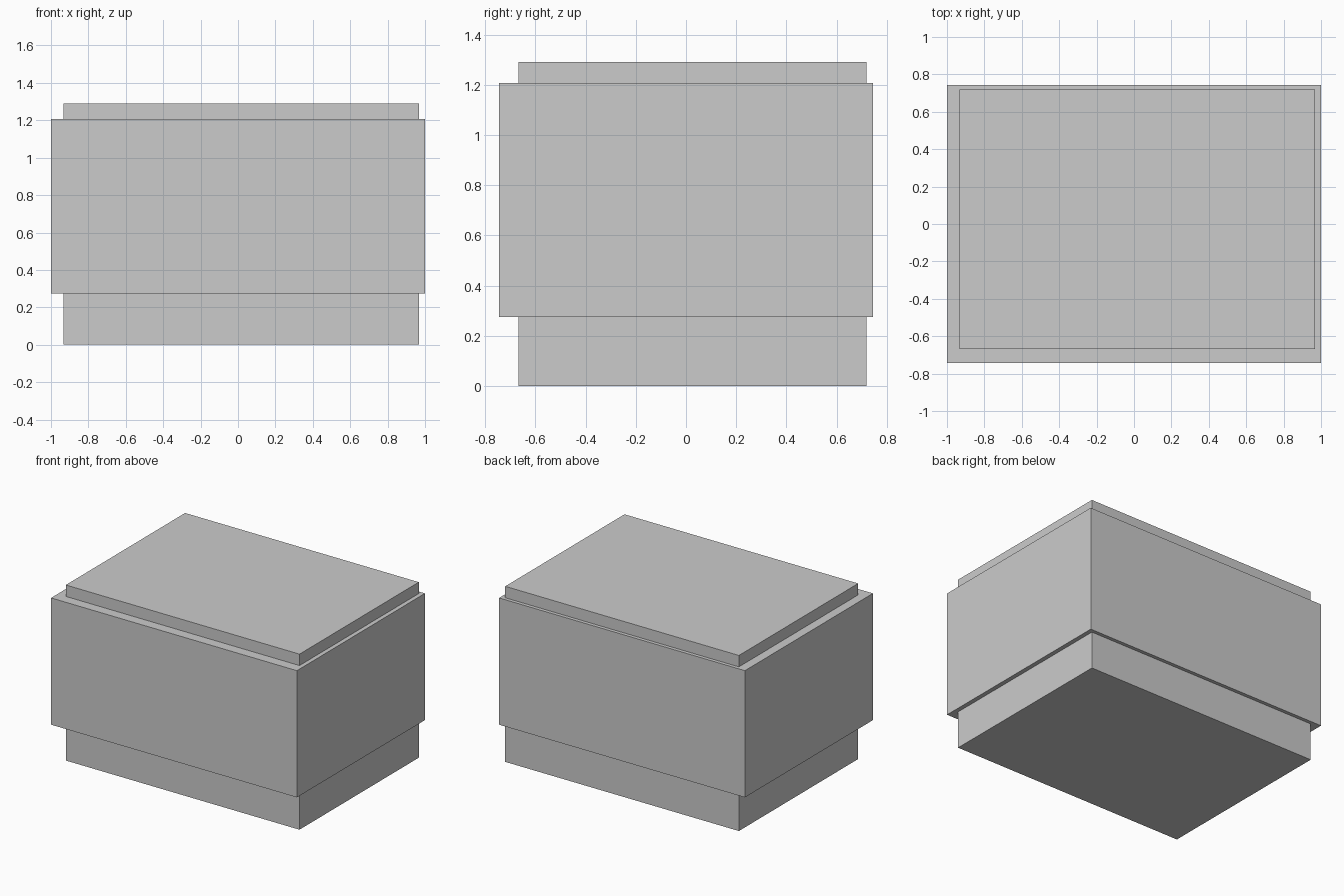
import bpy

if "Cube" in bpy.data.objects:
    bpy.data.objects.remove(bpy.data.objects["Cube"])


def box(name, x, y, z):
    """Axis-aligned box from (min, max) ranges."""
    bpy.ops.mesh.primitive_cube_add(
        size=1, location=[(a + b) / 2 for a, b in (x, y, z)])
    ob = bpy.context.object
    ob.name = name
    ob.scale = [b - a for a, b in (x, y, z)]
    bpy.ops.object.transform_apply(location=False, rotation=False, scale=True)
    return ob


# Slightly off-centre footprint shared by the base and the top slab
inner_x, inner_y = (-0.933, 0.968), (-0.668, 0.718)

box("base_plinth", inner_x, inner_y, (0, 0.275))
box("main_body", (-1, 1), (-0.744, 0.744), (0.275, 1.207))
box("top_slab", inner_x, inner_y, (1.207, 1.291))
